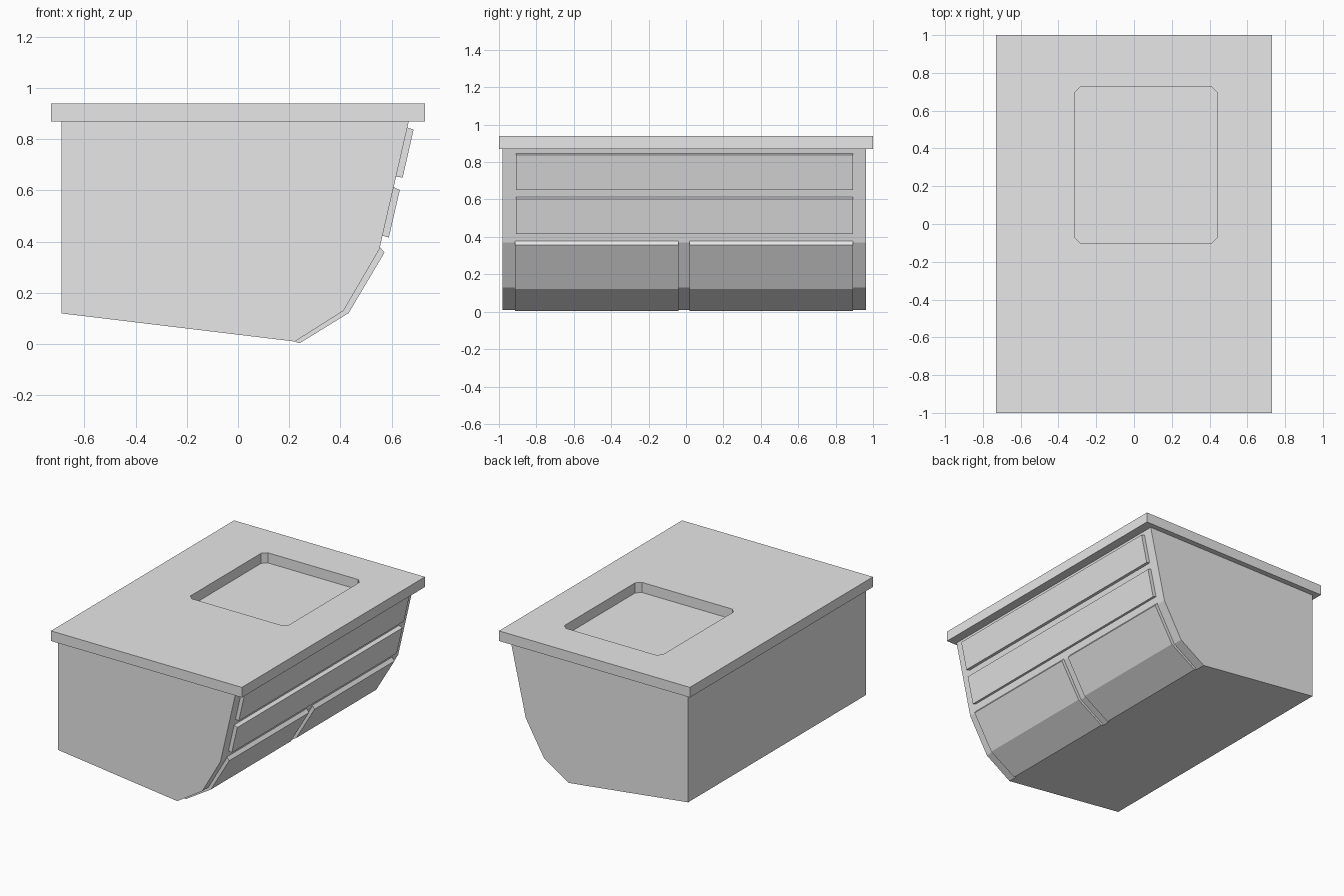
import bpy, bmesh

if "Cube" in bpy.data.objects:
    bpy.data.objects.remove(bpy.data.objects["Cube"], do_unlink=True)

# Single matte grey
grey = bpy.data.materials.new("plain_grey")
grey.use_nodes = True
COLOR = (0.8, 0.8, 0.8, 1)
grey.diffuse_color = COLOR
grey.node_tree.nodes["Principled BSDF"].inputs["Base Color"].default_value = COLOR


def finish(name, bm):
    bmesh.ops.recalc_face_normals(bm, faces=bm.faces)
    mesh = bpy.data.meshes.new(name)
    bm.to_mesh(mesh)
    bm.free()
    mesh.materials.append(grey)
    obj = bpy.data.objects.new(name, mesh)
    bpy.context.collection.objects.link(obj)
    return obj


def extrude(bm, faces, offset):
    geom = bmesh.ops.extrude_face_region(bm, geom=faces)["geom"]
    verts = [g for g in geom if isinstance(g, bmesh.types.BMVert)]
    bmesh.ops.translate(bm, vec=offset, verts=verts)


def prism(name, profile, y0, y1):
    """Extrude an x-z profile along y."""
    bm = bmesh.new()
    face = bm.faces.new([bm.verts.new((x, y0, z)) for x, z in profile])
    extrude(bm, [face], (0, y1 - y0, 0))
    return finish(name, bm)


def loop(bm, points, z):
    verts = [bm.verts.new((x, y, z)) for x, y in points]
    return [bm.edges.new((a, b)) for a, b in zip(verts, verts[1:] + verts[:1])]


# Cabinet body with a sloping underside and faceted front
prism("cabinet_body",
      [(-0.69, 0.87), (-0.69, 0.12), (0.222, 0.01), (0.412, 0.13),
       (0.552, 0.37), (0.667, 0.87)], -0.98, 0.962)

# Two wide drawer fronts
prism("upper_drawer", [(0.66, 0.846), (0.686, 0.838), (0.643, 0.65), (0.615, 0.655)],
      -0.91, 0.893)
prism("lower_drawer", [(0.606, 0.614), (0.632, 0.602), (0.589, 0.416), (0.56, 0.425)],
      -0.91, 0.893)

# Pair of bent doors wrapping the lower facets
door = [(0.552, 0.382), (0.572, 0.357), (0.432, 0.121), (0.24, 0.003),
        (0.222, 0.01), (0.412, 0.13), (0.552, 0.37)]
prism("right_door", door, -0.913, -0.04)
prism("left_door", door, 0.02, 0.893)

# Worktop with a chamfered square opening; the body top forms the basin floor
TOP, BASE, CUT = 0.94, 0.87, 0.03
x0, x1, y0, y1 = -0.312, 0.44, -0.103, 0.728
opening = [(x0 + CUT, y0), (x1 - CUT, y0), (x1, y0 + CUT), (x1, y1 - CUT),
           (x1 - CUT, y1), (x0 + CUT, y1), (x0, y1 - CUT), (x0, y0 + CUT)]
rim = [(-0.73, -1), (0.73, -1), (0.73, 1), (-0.73, 1)]
bm = bmesh.new()
edges = loop(bm, rim, TOP) + loop(bm, opening, TOP)
bmesh.ops.triangle_fill(bm, use_beauty=True, edges=edges, normal=(0, 0, 1))
extrude(bm, bm.faces[:], (0, 0, BASE - TOP))
finish("worktop", bm)
